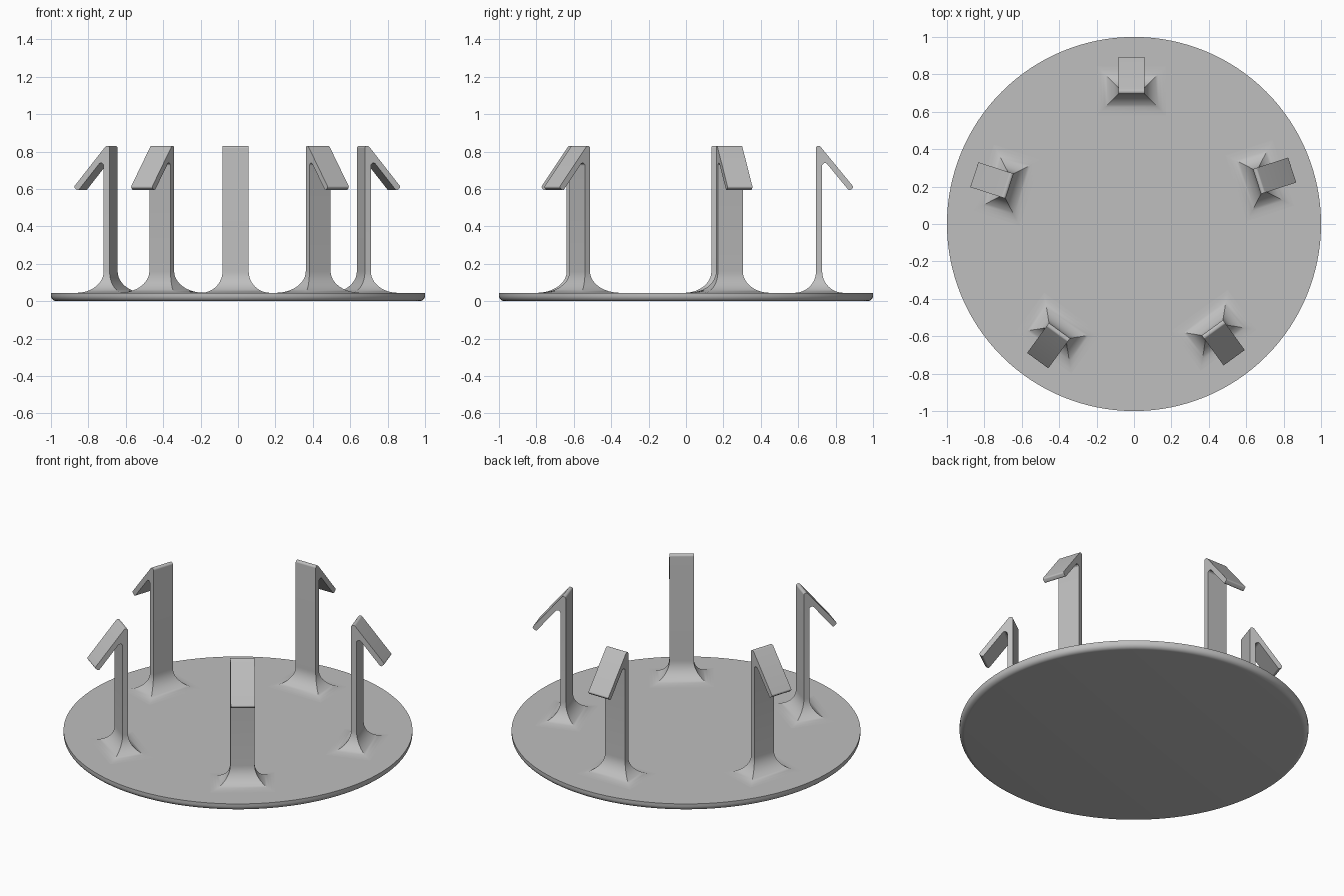
import bpy, bmesh, math
from mathutils import Vector

if "Cube" in bpy.data.objects:
    bpy.data.objects.remove(bpy.data.objects["Cube"], do_unlink=True)

grey = bpy.data.materials.new("plain_grey")
grey.use_nodes = True
colour = (0.52, 0.52, 0.52, 1)
grey.diffuse_color = colour
grey.node_tree.nodes["Principled BSDF"].inputs["Base Color"].default_value = colour

PLATE_TOP = 0.045
FILLET = 0.115


def finish_mesh(bm, name):
    bmesh.ops.recalc_face_normals(bm, faces=bm.faces)
    mesh = bpy.data.meshes.new(name)
    bm.to_mesh(mesh)
    bm.free()
    mesh.materials.append(grey)
    return mesh


def add_object(name, mesh):
    obj = bpy.data.objects.new(name, mesh)
    bpy.context.collection.objects.link(obj)
    return obj


def smooth(obj):
    bpy.ops.object.select_all(action="DESELECT")
    obj.select_set(True)
    bpy.context.view_layer.objects.active = obj
    bpy.ops.object.shade_smooth_by_angle(angle=math.radians(30))


def rounded(corners, steps=6):
    """Outline with each corner (x, z, radius) replaced by an arc."""
    points = []
    for i, (x, z, radius) in enumerate(corners):
        p = Vector((x, z))
        if radius == 0:
            points.append(p)
            continue
        a = (Vector(corners[i - 1][:2]) - p).normalized()
        b = (Vector(corners[(i + 1) % len(corners)][:2]) - p).normalized()
        half = a.angle(b) / 2
        centre = p + (a + b).normalized() * radius / math.sin(half)
        start = p + a * radius / math.tan(half) - centre
        end = p + b * radius / math.tan(half) - centre
        for k in range(steps + 1):
            t = k / steps
            points.append(centre + (start * (1 - t) + end * t).normalized() * radius)
    return points


def bridge(bm, lower, upper):
    n = len(lower)
    for i in range(n):
        j = (i + 1) % n
        bm.faces.new((lower[i], lower[j], upper[j], upper[i]))


# Round base plate with a rounded lower rim
bm = bmesh.new()
rim = 0.03
section = [(1 - rim + rim * math.sin(a), rim - rim * math.cos(a))
           for a in (math.pi / 2 * k / 6 for k in range(7))]
section.append((1, PLATE_TOP))
sides = 128
rings = [[bm.verts.new((r * math.cos(math.tau * i / sides), r * math.sin(math.tau * i / sides), z))
          for i in range(sides)] for r, z in section]
for lower, upper in zip(rings, rings[1:]):
    bridge(bm, lower, upper)
bm.faces.new(rings[0])
bm.faces.new(rings[-1])
smooth(add_object("base_plate", finish_mesh(bm, "base_plate")))

# Hooked clip: side outline swept across its width
inner, outer = 0.695, 0.728
right, left = -0.057, 0.083
foot_top = PLATE_TOP + FILLET
outline = rounded([
    (inner, foot_top, 0), (outer, foot_top, 0), (outer, 0.766, 0.015),
    (0.873, 0.590, 0.009), (0.897, 0.610, 0.009),
    (0.716, 0.83, 0.012), (inner, 0.83, 0.012)])
bm = bmesh.new()
walls = [[bm.verts.new((p.x, y, p.y)) for p in outline] for y in (right, left)]
for wall in walls:
    bm.faces.new(wall)
for i in range(1, len(outline)):
    j = (i + 1) % len(outline)
    bm.faces.new((walls[0][i], walls[0][j], walls[1][j], walls[1][i]))

# Flared foot with mitred corners, growing down from the stem
upper = [walls[0][0], walls[0][1], walls[1][1], walls[1][0]]
steps = 12
for k in range(1, steps + 1):
    a = math.pi / 2 * k / steps
    grow = FILLET * (1 - math.cos(a))
    z = foot_top - FILLET * math.sin(a)
    lower = [bm.verts.new((x, y, z)) for x, y in (
        (inner - grow, right - grow), (outer + grow, right - grow),
        (outer + grow, left + grow), (inner - grow, left + grow))]
    bridge(bm, lower, upper)
    upper = lower
clip_mesh = finish_mesh(bm, "hooked_clip")

# Five clips evenly spaced around the plate
for n in range(5):
    clip = add_object(f"hooked_clip_{n + 1}", clip_mesh)
    clip.rotation_euler.z = math.radians(18 + 72 * n)
    if n == 0:
        smooth(clip)
